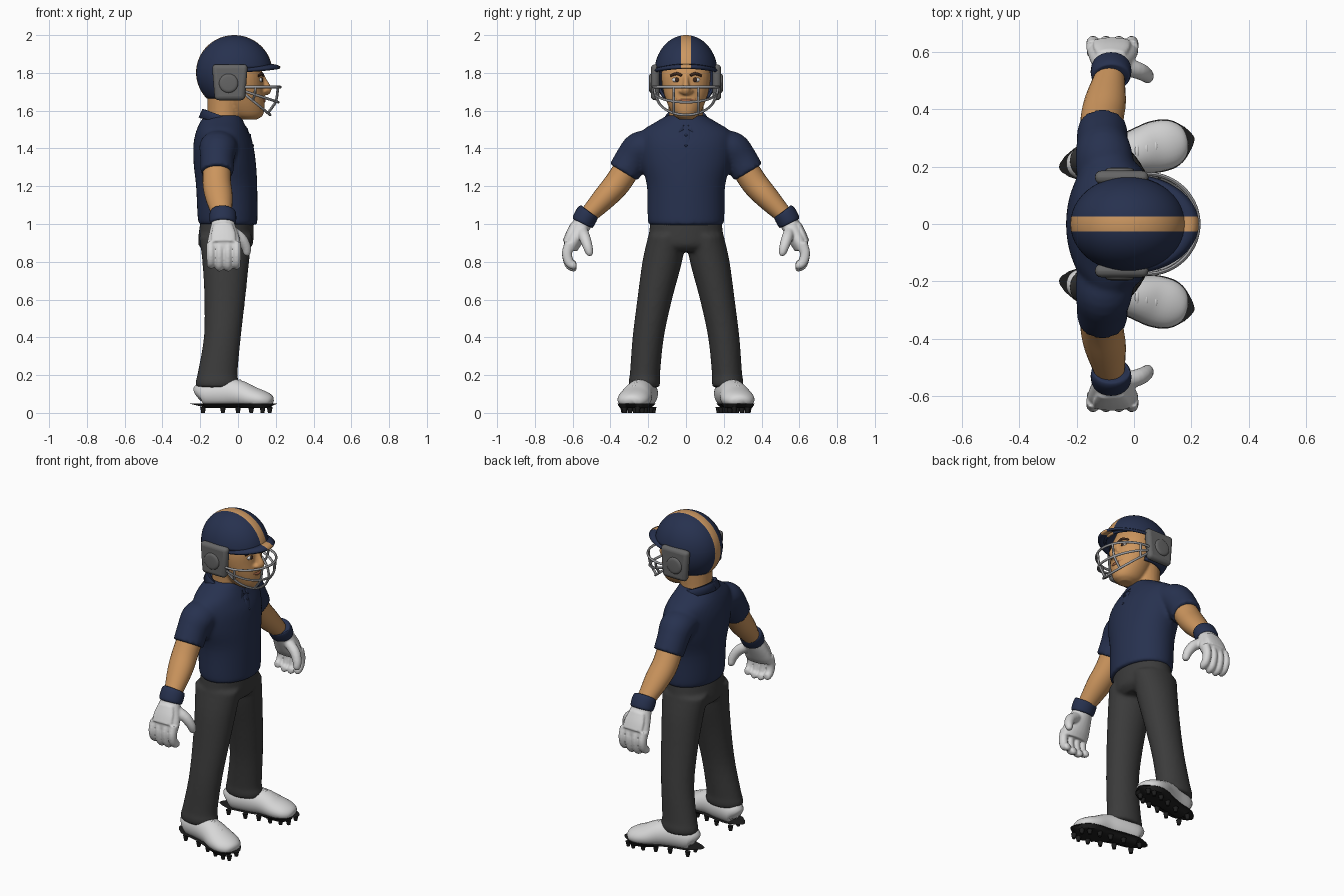
import bpy, bmesh, math
from mathutils import Vector

if "Cube" in bpy.data.objects:
    bpy.data.objects.remove(bpy.data.objects["Cube"])

X, Y, Z = Vector((1, 0, 0)), Vector((0, 1, 0)), Vector((0, 0, 1))


def material(name, r, g, b):
    m = bpy.data.materials.new(name)
    m.use_nodes = True
    m.diffuse_color = (r, g, b, 1)
    node = next(n for n in m.node_tree.nodes if n.type == 'BSDF_PRINCIPLED')
    node.inputs["Base Color"].default_value = (r, g, b, 1)
    node.inputs["Roughness"].default_value = 0.7
    return m


navy = material("navy", .02, .031, .078)
skin = material("skin", .60, .30, .11)
gold = material("gold_stripe", .60, .31, .12)
charcoal = material("charcoal", .044, .044, .044)
white = material("white", .68, .68, .68)
grey = material("pad_grey", .13, .13, .13)
steel = material("steel", .33, .33, .34)
black = material("black", .012, .012, .012)
brown = material("dark_brown", .05, .022, .012)
lips = material("lips", .36, .13, .06)


def spline(rows, sub):
    """Catmull-Rom interpolation of (x, y, z, radius_a, radius_b) rows."""
    p = [Vector(r) for r in rows]
    p = [p[0] * 2 - p[1]] + p + [p[-1] * 2 - p[-2]]
    out = []
    for a, b, c, d in zip(p, p[1:], p[2:], p[3:]):
        for i in range(sub):
            t = i / sub
            out.append(.5 * (2 * b + (c - a) * t + (2 * a - 5 * b + 4 * c - d) * t**2
                             + (3 * b - a - 3 * c + d) * t**3))
    return out + [p[-2]]


def tube(bm, rows, ref=X, sub=4, n=24, axis=None, lo=None, hi=None):
    """Closed elliptical loft; radius_a lies along ref."""
    st = spline(rows, sub)
    rings = []
    for i, s in enumerate(st):
        t = axis or (st[min(i + 1, len(st) - 1)].xyz - st[max(i - 1, 0)].xyz).normalized()
        u = (ref - t * ref.dot(t)).normalized()
        v = t.cross(u)
        ring = []
        for k in range(n):
            a = math.tau * k / n
            co = s.xyz + u * (s[3] * math.cos(a)) + v * (s[4] * math.sin(a))
            co.z = max(co.z, lo) if lo is not None else co.z
            co.z = min(co.z, hi) if hi is not None else co.z
            ring.append(bm.verts.new(co))
        rings.append(ring)
    for r, q in zip(rings, rings[1:]):
        for k in range(n):
            bm.faces.new((r[k], r[(k + 1) % n], q[(k + 1) % n], q[k]))
    bm.faces.new(rings[0][::-1])
    bm.faces.new(rings[-1])


def ball(bm, c, r):
    g = bmesh.ops.create_uvsphere(bm, u_segments=24, v_segments=16, radius=1)
    for v in g["verts"]:
        v.co = Vector(c) + Vector(a * b for a, b in zip(v.co, r))


def finish(name, bm, mats, mirror=False, voxel=0, smooth=4, solid=0, bevel=0):
    bmesh.ops.recalc_face_normals(bm, faces=bm.faces)
    me = bpy.data.meshes.new(name)
    bm.to_mesh(me)
    bm.free()
    for m in mats:
        me.materials.append(m)
    ob = bpy.data.objects.new(name, me)
    bpy.context.collection.objects.link(ob)
    bpy.ops.object.select_all(action='DESELECT')
    ob.select_set(True)
    bpy.context.view_layer.objects.active = ob
    bpy.ops.object.shade_smooth_by_angle(angle=math.radians(45))
    if solid:
        ob.modifiers.new("thickness", 'SOLIDIFY').thickness = solid
    if bevel:
        m = ob.modifiers.new("rounding", 'BEVEL')
        m.width, m.segments = bevel, 4
    if mirror:
        ob.modifiers.new("mirror", 'MIRROR').use_axis = (False, True, False)
    if voxel:
        m = ob.modifiers.new("blend", 'REMESH')
        m.mode, m.voxel_size, m.use_smooth_shade = 'VOXEL', voxel, True
        m = ob.modifiers.new("soften", 'SMOOTH')
        m.factor, m.iterations = .5, smooth
    return ob


# Polo shirt: trunk and sleeves blended together
bm = bmesh.new()
tube(bm, [(-.05, 0, .995, .15, .195), (-.055, 0, 1.03, .158, .203), (-.06, 0, 1.2, .162, .207),
          (-.07, 0, 1.32, .165, .238), (-.078, 0, 1.42, .158, .25), (-.085, 0, 1.49, .137, .235),
          (-.085, 0, 1.54, .115, .16), (-.08, 0, 1.575, .095, .1)], axis=Z, n=40)
for s in (1, -1):
    tube(bm, [(-.1, .17 * s, 1.42, .1, .075), (-.105, .24 * s, 1.4, .1, .092),
              (-.11, .285 * s, 1.345, .09, .09), (-.11, .33 * s, 1.273, .088, .086)])
finish("polo_shirt", bm, [navy], voxel=.011, smooth=5)

# Collar flaps and button placket
bm = bmesh.new()
strip = []
for i in range(25):
    a = math.radians(6 + 174 * i / 24)
    front = (1 + math.cos(a)) / 2
    tip = math.exp(-((a - .62) / .38) ** 2)
    rows = []
    for r, z in ((.09, 1.605 - .08 * front), (.108, 1.61 - .08 * front),
                 (.128 + .012 * tip, 1.565 - .055 * front - .05 * tip)):
        rows.append(bm.verts.new((-.078 + r * 1.02 * math.cos(a), r * math.sin(a), z)))
    strip.append(rows)
for p, q in zip(strip, strip[1:]):
    for k in range(2):
        bm.faces.new((p[k], q[k], q[k + 1], p[k + 1]))
finish("collar", bm, [navy], mirror=True, solid=.014)
bm = bmesh.new()
tube(bm, [(.045, 0, 1.5, .006, .022), (.064, 0, 1.45, .008, .024), (.078, 0, 1.39, .006, .022)])
for z, x in ((1.47, .065), (1.415, .08)):
    ball(bm, (x, 0, z), (.005, .007, .007))
finish("placket", bm, [navy])

# Trousers
bm = bmesh.new()
tube(bm, [(-.055, 0, 1.04, .138, .185), (-.062, 0, .96, .145, .195), (-.066, 0, .89, .143, .2),
          (-.066, 0, .855, .11, .17)], axis=Z, n=36)
for s in (1, -1):
    tube(bm, [(-.066, .1 * s, .94, .142, .1), (-.065, .126 * s, .8, .124, .105),
              (-.07, .166 * s, .6, .108, .092), (-.083, .2 * s, .4, .098, .083),
              (-.108, .217 * s, .21, .106, .08), (-.11, .22 * s, .17, .114, .084),
              (-.112, .22 * s, .135, .112, .08)], axis=Z)
finish("trousers", bm, [charcoal], voxel=.011)

# Bare arms, wristbands
bm = bmesh.new()
tube(bm, [(-.11, .29, 1.33, .072, .07), (-.112, .36, 1.22, .075, .07),
          (-.1, .43, 1.14, .072, .063), (-.083, .525, 1.04, .05, .045)])
finish("arms", bm, [skin], mirror=True)
bm = bmesh.new()
tube(bm, [(-.081, .514, 1.068, .056, .048), (-.081, .518, 1.062, .068, .059),
          (-.08, .533, 1.035, .071, .062), (-.08, .547, 1.008, .068, .059),
          (-.08, .55, 1.002, .056, .048)])
finish("wristbands", bm, [navy], mirror=True)

# Gloves: palm, four curled fingers, thumb
bm = bmesh.new()
for s in (1, -1):
    tube(bm, [(-.08, .543 * s, 1.015, .058, .05), (-.078, .57 * s, .96, .074, .048),
              (-.075, .598 * s, .905, .088, .046), (-.075, .612 * s, .865, .086, .036)])
    for k, drop in enumerate((.01, -.004, -.004, .006)):
        x = -.143 + .045 * k
        tube(bm, [(x, .615 * s, .9, .024, .028), (x, .63 * s, .845, .024, .027),
                  (x, .618 * s, .79 + drop, .023, .025), (x, .59 * s, .772 + drop, .021, .021),
                  (x, .58 * s, .77 + drop, .01, .01)], n=14)
    tube(bm, [(-.04, .55 * s, .965, .03, .03), (.015, .535 * s, .925, .03, .03),
              (.042, .52 * s, .88, .026, .026), (.047, .51 * s, .845, .02, .02),
              (.046, .507 * s, .832, .01, .01)], ref=Y, n=14)
    tube(bm, [(-.08, .592 * s, 1, .05, .018), (-.078, .618 * s, .95, .065, .018),
              (-.077, .638 * s, .905, .066, .016)], n=16)
finish("gloves", bm, [white], voxel=.006, smooth=3)

# Shoes, soles, studs and laces
foot = [(-.212, .205, .085, .03, .025), (-.185, .21, .1, .07, .062), (-.08, .228, .105, .08, .07),
        (0, .25, .1, .074, .076), (.07, .268, .08, .062, .088), (.13, .282, .068, .05, .083),
        (.168, .291, .06, .036, .058), (.182, .294, .055, .015, .025)]
bm = bmesh.new()
tube(bm, foot, ref=Z, lo=.045)
finish("shoes", bm, [white], mirror=True)
bm = bmesh.new()
tube(bm, [(x, y, z, .08, w * 1.03) for x, y, z, h, w in foot], ref=Z, n=32, lo=.026, hi=.05)
for x, y, z, h, w in spline(foot, 1)[1:-1]:
    for side in (-.6, .6):
        g = bmesh.ops.create_cone(bm, cap_ends=True, segments=10, radius1=.01, radius2=.016, depth=.03)
        bmesh.ops.translate(bm, verts=g["verts"], vec=(x, y + side * w, .015))
finish("studded_soles", bm, [black], mirror=True)
bm = bmesh.new()
for x, y, z in ((.01, .252, .168), (.042, .26, .154), (.074, .268, .138)):
    tube(bm, [(x, y - .045, z - .02, .006, .008), (x, y, z + .003, .006, .008),
              (x, y + .045, z - .02, .006, .008)], ref=Z, n=8)
finish("laces", bm, [white], mirror=True)

# Head: skull, jaw, neck, nose
bm = bmesh.new()
tube(bm, [(.06, 0, 1.553, .04, .035), (.048, 0, 1.578, .085, .068), (.033, 0, 1.64, .108, .1),
          (.02, 0, 1.72, .116, .124), (.01, 0, 1.8, .12, .13), (-.01, 0, 1.9, .1, .11)], axis=Z, n=32)
tube(bm, [(-.075, 0, 1.47, .1, .1), (-.073, 0, 1.56, .088, .09), (-.065, 0, 1.72, .1, .1)])
tube(bm, [(.122, 0, 1.785, .018, .014), (.142, 0, 1.74, .022, .016), (.152, 0, 1.712, .026, .024),
          (.14, 0, 1.69, .018, .02)])
for s in (1, -1):
    ball(bm, (.137, .022 * s, 1.703), (.02, .016, .014))
finish("head", bm, [skin], voxel=.007, smooth=3)
bm = bmesh.new()
ball(bm, (.117, .05, 1.763), (.012, .024, .013))
finish("eyes", bm, [white], mirror=True)
bm = bmesh.new()
ball(bm, (.126, .048, 1.763), (.007, .011, .012))
tube(bm, [(.133, .022, 1.786, .007, .007), (.126, .05, 1.796, .008, .007),
          (.108, .083, 1.784, .006, .004)], ref=Z, n=8)
finish("irises_and_brows", bm, [brown], mirror=True)
bm = bmesh.new()
tube(bm, [(.122, -.048, 1.662, .004, .006), (.138, 0, 1.652, .01, .009),
          (.122, .048, 1.662, .004, .006)], ref=Z, n=10)
finish("mouth", bm, [lips])


def split(bm, co, no):
    bmesh.ops.bisect_plane(bm, geom=bm.verts[:] + bm.edges[:] + bm.faces[:], plane_co=co, plane_no=no)


def stripe(bm):
    for s in (1, -1):
        split(bm, (0, .026 * s, 0), Y)
    for f in bm.faces:
        f.material_index = int(abs(f.calc_center_median().y) < .026)


# Helmet shell with face opening and centre stripe
bm = bmesh.new()
g = bmesh.ops.create_uvsphere(bm, u_segments=48, v_segments=32, radius=1)
for v in bm.verts:
    v.co = (-.02 + .202 * v.co.x, .167 * v.co.y, 1.802 + .198 * v.co.z)
split(bm, (.02, 0, 0), X)
split(bm, (0, 0, 1.825), Z)
split(bm, (0, 0, 1.665), Z)
cut = [f for f in bm.faces for c in [f.calc_center_median()]
       if c.z < 1.665 or (c.x > .02 and c.z < 1.825)]
bmesh.ops.delete(bm, geom=cut, context='FACES')
stripe(bm)
finish("helmet_shell", bm, [navy, gold], solid=.014)

# Helmet brim
bm = bmesh.new()
rows = []
for i in range(33):
    a = math.radians(-85 + 170 * i / 32)
    c, s = math.cos(a), math.sin(a)
    z = 1.85 - .022 * s * s
    rows.append([bm.verts.new((-.02 + rx * c, ry * s, z - d))
                 for rx, ry, d in ((.185, .155, 0), (.222, .166, .006), (.246, .174, .016))])
for p, q in zip(rows, rows[1:]):
    for k in range(2):
        bm.faces.new((p[k], p[k + 1], q[k + 1], q[k]))
stripe(bm)
finish("helmet_brim", bm, [navy, gold], solid=.014)

# Ear pads with round centre
bm = bmesh.new()
g = bmesh.ops.create_cube(bm, size=1)
for v in bm.verts:
    low = v.co.z < 0
    v.co = (-.043 + v.co.x * (.16 if low else .19), .163 + v.co.y * .046, 1.75 + v.co.z * .19)
finish("ear_pads", bm, [grey], mirror=True, bevel=.022)
bm = bmesh.new()
tube(bm, [(-.05, .175, 1.745, .05, .05), (-.05, .188, 1.745, .05, .05),
          (-.05, .195, 1.745, .04, .04), (-.05, .197, 1.745, .02, .02)], axis=Y)
finish("ear_pad_bosses", bm, [grey], mirror=True)

# Face cage: three curved bars and joining uprights
bm = bmesh.new()
bars = [(.18, .175, 1.725, 1.725), (.168, .168, 1.7, 1.645), (.125, .155, 1.68, 1.578)]


def bar_point(bar, a):
    rx, ry, side, front = bar
    return (.045 + rx * math.cos(a), ry * math.sin(a), side + (front - side) * math.cos(a), .007, .007)


for bar in bars:
    tube(bm, [bar_point(bar, math.radians(d)) for d in range(-100, 101, 20)], ref=Z, n=8)
for s in (1, -1):
    tube(bm, [bar_point(b, math.asin(.065 * s / b[1])) for b in bars], ref=Y, n=8)
    tube(bm, [bar_point(b, math.radians(75 * s)) for b in bars], ref=Y, n=8)
finish("face_cage", bm, [steel])
